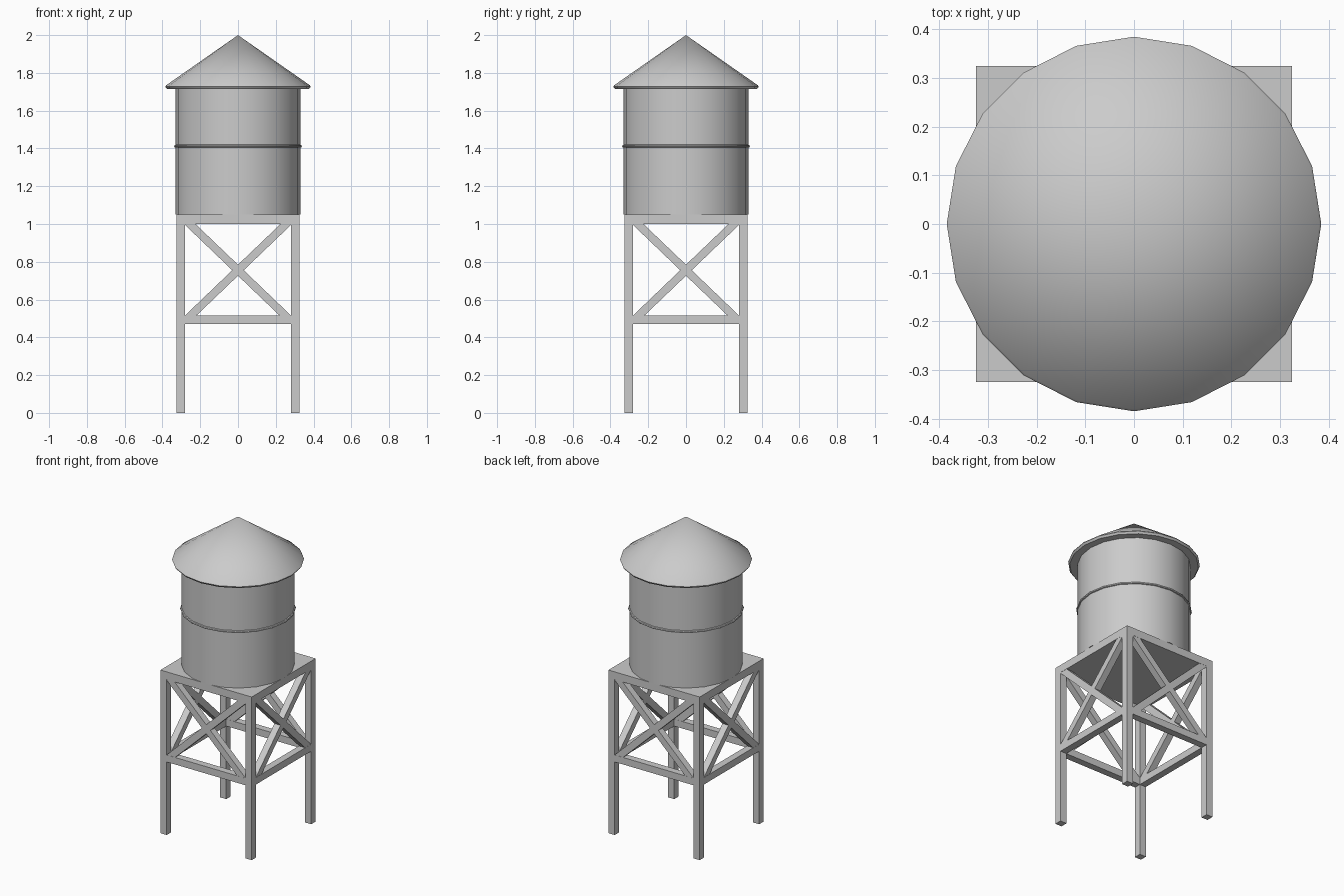
import bpy, bmesh, math
from mathutils import Matrix, Vector

if "Cube" in bpy.data.objects:
    bpy.data.objects.remove(bpy.data.objects["Cube"])

SIDES = 20


def finish(bm, name, smooth=False):
    bmesh.ops.remove_doubles(bm, verts=bm.verts, dist=1e-5)
    bmesh.ops.recalc_face_normals(bm, faces=bm.faces)
    mesh = bpy.data.meshes.new(name)
    bm.to_mesh(mesh)
    bm.free()
    obj = bpy.data.objects.new(name, mesh)
    bpy.context.collection.objects.link(obj)
    if smooth:
        bpy.ops.object.select_all(action='DESELECT')
        obj.select_set(True)
        bpy.context.view_layer.objects.active = obj
        bpy.ops.object.shade_smooth_by_angle(angle=math.radians(35))
    return obj


def box(name, size, matrix):
    bm = bmesh.new()
    bmesh.ops.create_cube(bm, size=1, matrix=matrix @ Matrix.Diagonal((*size, 1)))
    return finish(bm, name)


def lathe(name, profile, closed=False):
    """Spin an (r, z) profile about the z axis."""
    bm = bmesh.new()
    verts = [bm.verts.new((r, 0, z)) for r, z in profile]
    edges = [bm.edges.new(p) for p in zip(verts, verts[1:])]
    if closed:
        edges.append(bm.edges.new((verts[-1], verts[0])))
    bmesh.ops.spin(bm, geom=verts + edges, axis=(0, 0, 1), cent=(0, 0, 0),
                   angle=math.tau, steps=SIDES)
    return finish(bm, name, smooth=True)


# Tank with one hoop, and the conical roof with a rolled lip
lathe("tank", [(0, 1.05), (0.33, 1.05), (0.33, 1.72), (0, 1.72)])
hoop = [(0.33 + 0.008 * math.cos(i * math.tau / 8), 1.412 + 0.008 * math.sin(i * math.tau / 8))
        for i in range(8)]
lathe("tank_hoop", hoop, closed=True)
lathe("roof", [(0, 2.0), (0.381, 1.734), (0.385, 1.727), (0.376, 1.715), (0, 1.715)])

# Platform
box("platform", (0.65, 0.65, 0.05), Matrix.Translation((0, 0, 1.025)))

# Four sides of the stand: one leg, one rail and two crossed braces each
BAR, MID = 0.045, 0.3025
for i, side in enumerate(("front", "right", "back", "left")):
    turn = Matrix.Rotation(i * math.pi / 2, 4, 'Z')
    box(side + "_leg", (BAR, BAR, 1.0), turn @ Matrix.Translation((MID, -MID, 0.5)))
    box(side + "_rail", (0.56, BAR, BAR), turn @ Matrix.Translation((0, -MID, 0.4925)))
    for s, label in ((1, "rising"), (-1, "falling")):
        a, b = Vector((-0.28 * s, -MID, 0.487)), Vector((0.268 * s, -MID, 1.012))
        d = b - a
        tilt = Matrix.Rotation(-math.atan2(d.z, d.x), 4, 'Y')
        box(f"{side}_{label}_brace", (d.length, 0.043, 0.042),
            turn @ Matrix.Translation((a + b) / 2) @ tilt)
